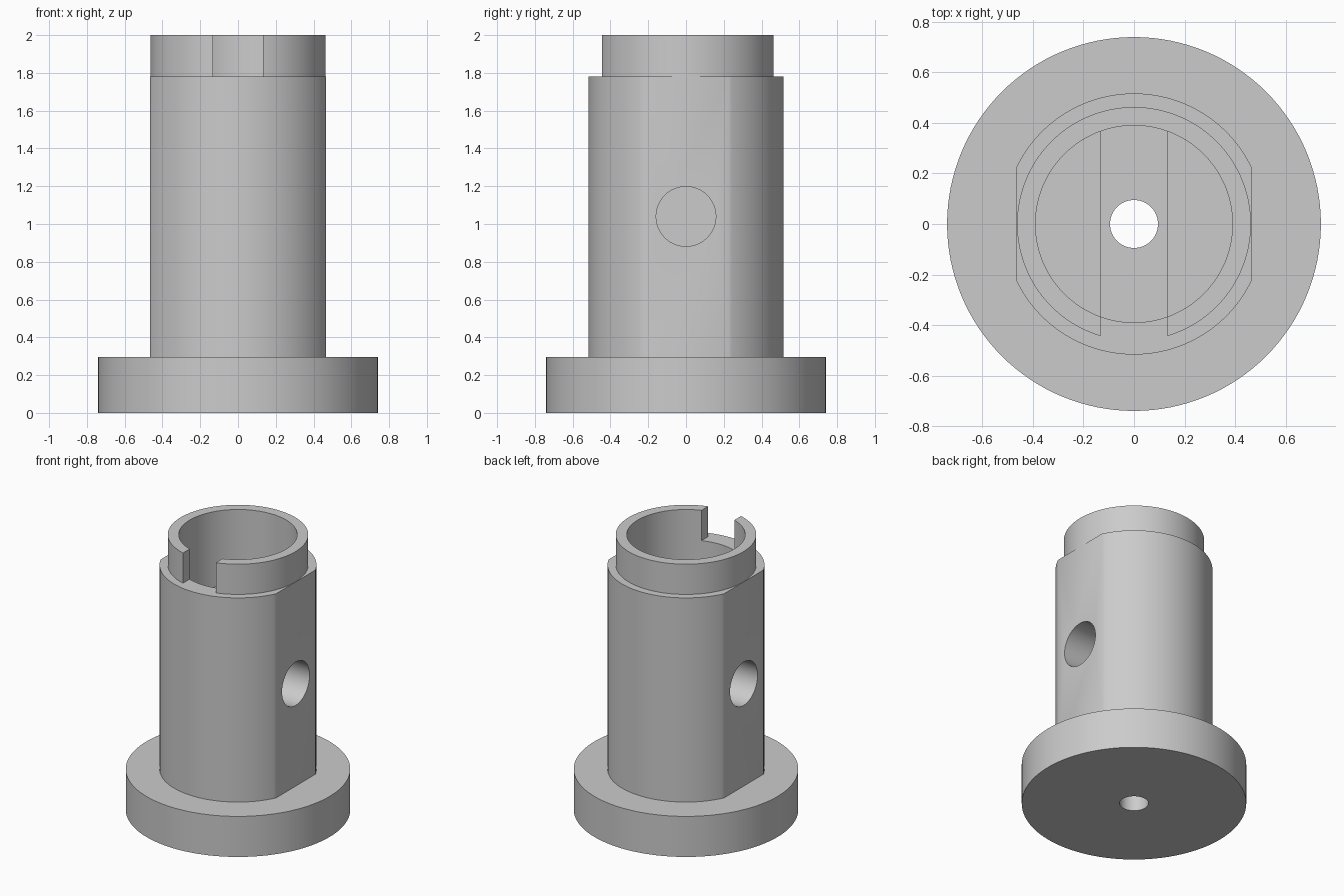
import bpy
import math

cube = bpy.data.objects.get("Cube")
if cube:
    bpy.data.objects.remove(cube, do_unlink=True)

metal = bpy.data.materials.new("grey metal")
metal.use_nodes = True
GREY = (0.6, 0.6, 0.6, 1)
metal.diffuse_color = GREY
metal.node_tree.nodes["Principled BSDF"].inputs["Base Color"].default_value = GREY


def cylinder(name, radius, z0, z1, segments=128):
    bpy.ops.mesh.primitive_cylinder_add(vertices=segments, radius=radius, depth=z1 - z0,
                                        location=(0, 0, (z0 + z1) / 2))
    obj = bpy.context.object
    obj.name = name
    obj.data.materials.append(metal)
    return obj


def box(name, size, centre):
    bpy.ops.mesh.primitive_cube_add(size=1, location=centre)
    obj = bpy.context.object
    obj.name = name
    obj.scale = size
    obj.data.materials.append(metal)
    return obj


def carve(target, cutter, operation='DIFFERENCE'):
    cutter.hide_render = True
    mod = target.modifiers.new("carve", 'BOOLEAN')
    mod.operation = operation
    mod.solver = 'EXACT'
    mod.object = cutter
    bpy.context.view_layer.objects.active = target
    bpy.ops.object.modifier_apply(modifier=mod.name)
    bpy.data.objects.remove(cutter, do_unlink=True)


FLANGE_TOP, SHOULDER, TOP = 0.295, 1.78, 2.0
POCKET_FLOOR, GROOVE_FLOOR = 1.45, 1.3
POCKET_R, BORE_R, SLOT_W = 0.39, 0.095, 0.264

# Base flange
flange = cylinder("base_flange", 0.74, 0, FLANGE_TOP)
carve(flange, cylinder("flange_bore", BORE_R, -0.1, 0.5, 64))

# Main barrel with two side flats
barrel = cylinder("barrel", 0.517, FLANGE_TOP, SHOULDER)
carve(barrel, box("flats", (0.93, 2, 4), (0, 0, 1)), 'INTERSECT')

# Round pocket, its cross groove and the central bore
carve(barrel, cylinder("pocket", POCKET_R, POCKET_FLOOR, 2.2))
groove = cylinder("groove", POCKET_R, GROOVE_FLOOR, 1.6)
carve(groove, box("groove_sides", (SLOT_W, 2, 2), (0, 0, 1.4)), 'INTERSECT')
carve(barrel, groove)
carve(barrel, cylinder("barrel_bore", BORE_R, 0, 1.9, 64))

# Blind round hole in each flat
for side in (-1, 1):
    hole = cylinder("side_hole", 0.158, 0, 0.8, 64)
    hole.rotation_euler.y = math.pi / 2
    hole.location = (side * 0.54, 0, 1.04)
    carve(barrel, hole)

# Thin collar with a slot at the front
collar = cylinder("slotted_collar", 0.463, SHOULDER, TOP)
carve(collar, cylinder("collar_bore", POCKET_R, 1.6, 2.2))
carve(collar, box("front_slot", (SLOT_W, 1, 1), (0, -0.5, 1.9)))

for obj in (flange, barrel, collar):
    bpy.ops.object.select_all(action='DESELECT')
    obj.select_set(True)
    bpy.context.view_layer.objects.active = obj
    bpy.ops.object.shade_smooth_by_angle(angle=math.radians(30))
